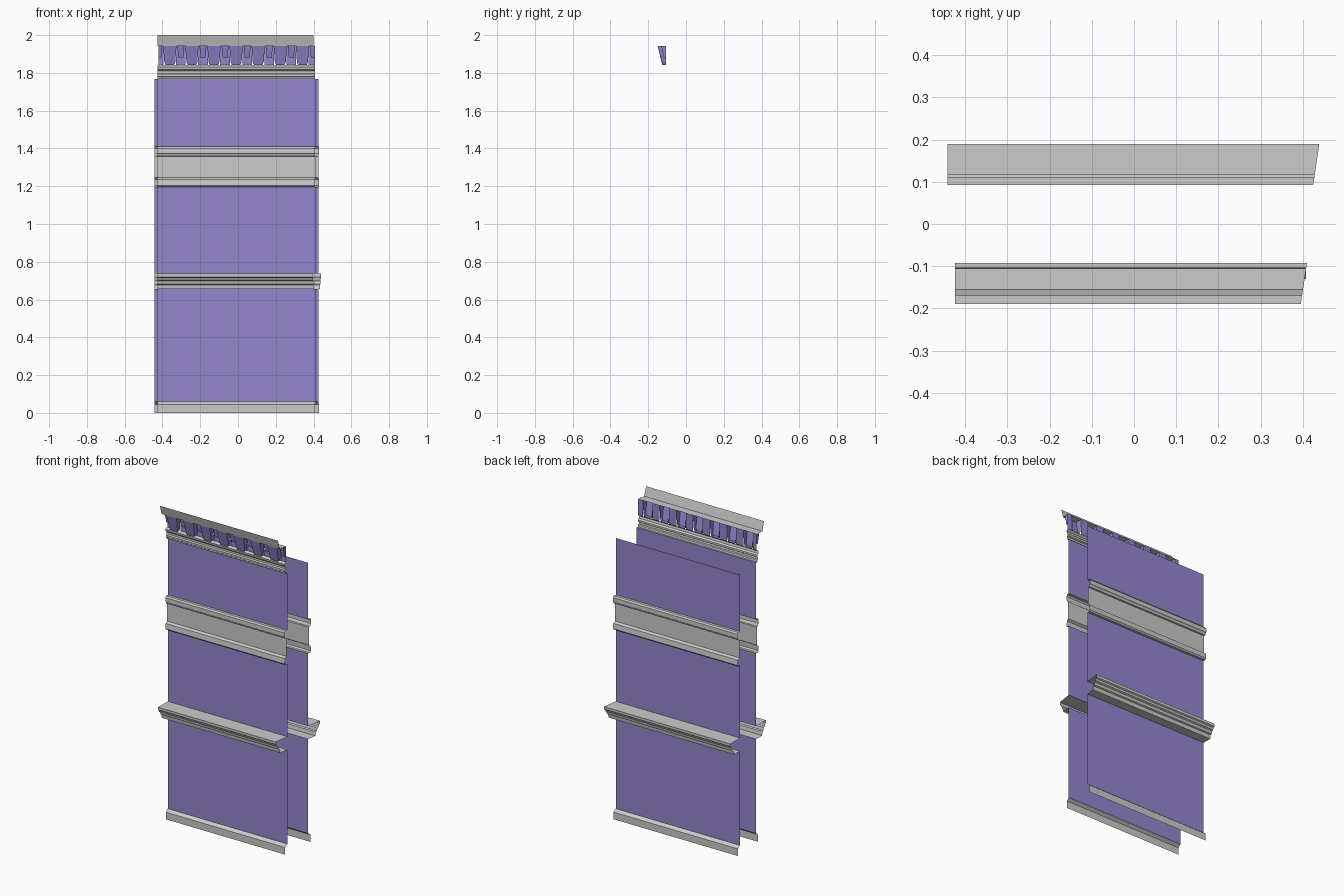
import bpy, bmesh

if "Cube" in bpy.data.objects:
    bpy.data.objects.remove(bpy.data.objects["Cube"])

purple = bpy.data.materials.new("wall_purple")
purple.diffuse_color = (0.30, 0.24, 0.62, 1)
purple.use_nodes = True
purple.node_tree.nodes["Principled BSDF"].inputs["Base Color"].default_value = purple.diffuse_color

FACE = 0.093    # distance of each wall sheet from the centre line
MITRE = 0.15    # slant of the right-hand ends


def finish(name, bm, mat=None):
    me = bpy.data.meshes.new(name)
    bm.to_mesh(me)
    bm.free()
    ob = bpy.data.objects.new(name, me)
    bpy.context.collection.objects.link(ob)
    if mat:
        me.materials.append(mat)
    return ob


def strip(name, profile, side, mat=None):
    """Extrude an open (depth, z) profile along x; side -1 is front, 1 is back."""
    left, right = (-0.425, 0.41) if side < 0 else (-0.442, 0.425)
    bm = bmesh.new()
    rows = []
    for d, z in profile:
        end = right + side * MITRE * (d - FACE)
        rows.append([bm.verts.new((x, side * d, z)) for x in (left, end)])
    for a, b in zip(rows, rows[1:]):
        f = [a[0], a[1], b[1], b[0]]
        bm.faces.new(f if side < 0 else f[::-1])
    finish(name, bm, mat)


# mouldings shared by both wall sides
mouldings = {
    "baseboard": [(0.112, 0), (0.112, 0.045), (0.104, 0.052), (FACE, 0.06)],
    "chair_rail": [(FACE, 0.655), (0.152, 0.655), (0.156, 0.678), (0.165, 0.682),
                   (0.169, 0.698), (0.178, 0.703), (0.182, 0.715), (0.189, 0.72),
                   (0.19, 0.737), (FACE, 0.737)],
    "panel_band": [(FACE, 1.195), (0.108, 1.195), (0.116, 1.203), (0.113, 1.236),
                   (0.099, 1.245), (0.099, 1.358), (0.108, 1.36), (0.112, 1.37),
                   (0.117, 1.374), (0.117, 1.4), (0.11, 1.409), (FACE, 1.409)],
}
panels = {"lower_panel": (0.06, 0.655), "middle_panel": (0.737, 1.195),
          "upper_panel": (1.409, 1.767)}

for side, label in ((-1, "front"), (1, "back")):
    for name, prof in mouldings.items():
        strip(f"{label}_{name}", prof, side)
    for name, (z0, z1) in panels.items():
        strip(f"{label}_{name}", [(FACE, z0), (FACE, z1)], side, purple)

# cornice on the front wall only
strip("cornice_lower_moulding",
      [(FACE, 1.767), (0.103, 1.767), (0.105, 1.778), (0.111, 1.782), (0.112, 1.793),
       (0.104, 1.798), (0.104, 1.81), (0.113, 1.818), (0.116, 1.832), (0.105, 1.842)], -1)
strip("cornice_crown", [(0.105, 1.942), (0.155, 1.942), (0.171, 2.0)], -1)

# frieze with hollow tapered brackets
TOP, LOW, XMIN, XMAX, STEP = 1.942, 1.842, -0.42, 0.408, 0.117
centres = [-0.361 + STEP * i for i in range(7)]
bm = bmesh.new()


def face(*pts):
    bm.faces.new([bm.verts.new(p) for p in pts])


def bracket(cx, half, low, d_top, d_low, taper):
    """Open-backed shell: front ring joined to the frieze plane."""
    ch = (TOP - low) * 0.15
    outline = [(-half, TOP, d_top), (-half + taper, low + ch, d_low),
               (-half + taper * 2, low, d_low), (half - taper * 2, low, d_low),
               (half - taper, low + ch, d_low), (half, TOP, d_top)]
    clamp = lambda x: min(max(cx + x, XMIN), XMAX)
    front = [(clamp(x), -d, z) for x, z, d in outline]
    back = [(p[0], -0.105, p[2]) for p in front]
    face(*front)
    for i in range(5):
        face(front[i], back[i], back[i + 1], front[i + 1])


edge = XMIN
for cx in centres + [None]:
    stop = XMAX if cx is None else cx - 0.033
    face((edge, -0.105, LOW), (stop, -0.105, LOW), (stop, -0.105, TOP), (edge, -0.105, TOP))
    if cx is not None:
        bracket(cx, 0.035, LOW, 0.15, 0.126, 0.006)
        edge = cx + 0.033
for cx in [centres[0] - STEP / 2] + [c + STEP / 2 for c in centres]:
    bracket(cx, 0.018, 1.878, 0.13, 0.118, 0.004)
bmesh.ops.remove_doubles(bm, verts=bm.verts, dist=0.0002)
finish("bracket_frieze", bm, purple)
